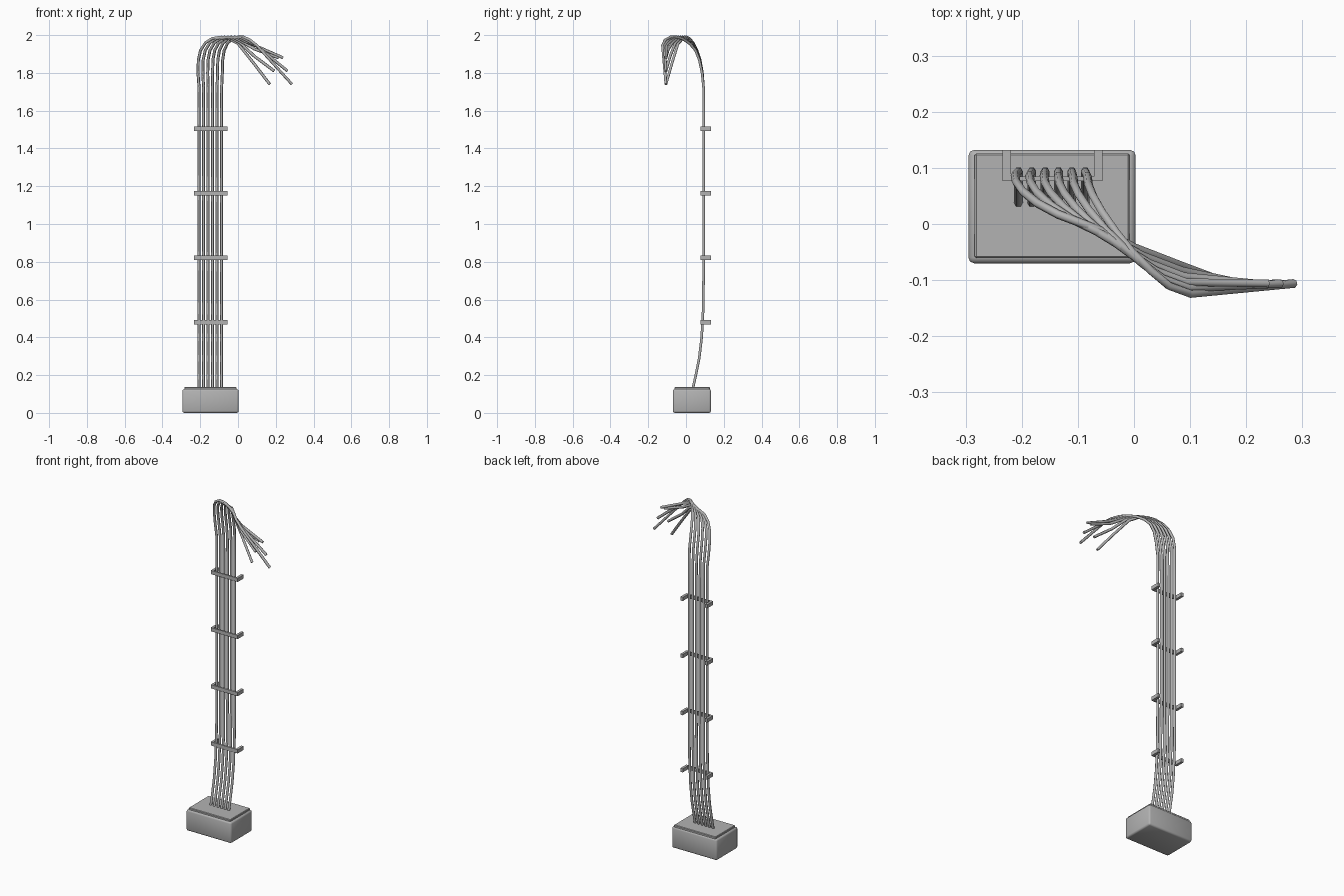
import bpy, bmesh
from mathutils import Vector

if "Cube" in bpy.data.objects:
    bpy.data.objects.remove(bpy.data.objects["Cube"])

grey = bpy.data.materials.new("mid_grey")
grey.diffuse_color = (0.45, 0.45, 0.45, 1)
grey.use_nodes = True
grey.node_tree.nodes["Principled BSDF"].inputs["Base Color"].default_value = grey.diffuse_color


def box(name, lo, hi, bevel=0.0, segments=2):
    lo, hi = Vector(lo), Vector(hi)
    bm = bmesh.new()
    bmesh.ops.create_cube(bm, size=1)
    for v in bm.verts:
        v.co = Vector(((lo[i] + hi[i]) / 2 + v.co[i] * (hi[i] - lo[i])) for i in range(3))
    if bevel:
        bmesh.ops.bevel(bm, geom=bm.edges[:], offset=bevel, segments=segments,
                        affect='EDGES', profile=0.5)
    for f in bm.faces:
        f.smooth = bevel > 0.005
    me = bpy.data.meshes.new(name)
    bm.to_mesh(me)
    bm.free()
    me.materials.append(grey)
    ob = bpy.data.objects.new(name, me)
    bpy.context.collection.objects.link(ob)
    return ob


# Base box and its slightly smaller lid
box("base_box", (-0.295, -0.07, 0), (0.003, 0.132, 0.126), 0.01)
box("base_lid", (-0.284, -0.061, 0.12), (-0.008, 0.126, 0.137), 0.003, 1)

# Brackets: a U-shaped strap opening toward the back
for i in range(4):
    z = 0.48 + i * 0.3415
    profile = [(-0.234, 0.132), (-0.234, 0.077), (-0.056, 0.077), (-0.056, 0.132),
               (-0.071, 0.132), (-0.071, 0.085), (-0.219, 0.085), (-0.219, 0.132)]
    bm = bmesh.new()
    face = bm.faces.new([bm.verts.new((x, y, z - 0.011)) for x, y in profile])
    top = bmesh.ops.extrude_face_region(bm, geom=[face])["geom"]
    bmesh.ops.translate(bm, vec=(0, 0, 0.022),
                        verts=[g for g in top if isinstance(g, bmesh.types.BMVert)])
    bmesh.ops.recalc_face_normals(bm, faces=bm.faces[:])
    me = bpy.data.meshes.new("bracket")
    bm.to_mesh(me)
    bm.free()
    me.materials.append(grey)
    bpy.context.collection.objects.link(bpy.data.objects.new(f"bracket_{i + 1}", me))

# Cables: shared rising part, then a bend blended from the left to the right cable
rise = [(0.034, 0.12), (0.05, 0.19), (0.07, 0.29), (0.083, 0.4),
        (0.091, 0.55), (0.094, 0.8), (0.094, 1.2), (0.094, 1.6), (0.093, 1.72)]
left_bend = [(-0.212, 0.087, 1.80), (-0.210, 0.075, 1.87), (-0.198, 0.058, 1.92),
             (-0.172, 0.037, 1.96), (-0.135, 0.017, 1.983), (-0.09, 0.0, 1.99),
             (-0.05, -0.016, 1.983), (0.0, -0.042, 1.955), (0.08, -0.073, 1.855)]
right_bend = [(-0.083, 0.085, 1.80), (-0.081, 0.07, 1.87), (-0.073, 0.05, 1.92),
              (-0.056, 0.02, 1.955), (-0.03, -0.017, 1.98), (-0.003, -0.05, 1.989),
              (0.03, -0.083, 1.989), (0.062, -0.11, 1.975), (0.1, -0.124, 1.945)]
tip_z = [1.74, 1.81, 1.88, 1.88, 1.81, 1.74]

for i in range(6):
    t = i / 5
    x = -0.206 + 0.0238 * i
    points = [Vector((x, y, z)) for y, z in rise]
    points += [Vector(a).lerp(Vector(b), t) for a, b in zip(left_bend, right_bend)]
    points.append(Vector((0.168 + 0.0235 * i, -0.106, tip_z[i])))
    # slope of the loose end follows its own tip height
    points[-2].z += 0.25 * (tip_z[i] - 1.74)
    cu = bpy.data.curves.new("cable", 'CURVE')
    cu.dimensions = '3D'
    cu.bevel_depth = 0.0078
    cu.bevel_resolution = 1
    cu.use_fill_caps = True
    sp = cu.splines.new('POLY')
    sp.points.add(len(points) - 1)
    for p, co in zip(sp.points, points):
        p.co = (*co, 1)
    cu.materials.append(grey)
    ob = bpy.data.objects.new(f"cable_{i + 1}", cu)
    bpy.context.collection.objects.link(ob)
    bpy.ops.object.select_all(action='DESELECT')
    ob.select_set(True)
    bpy.context.view_layer.objects.active = ob
    bpy.ops.object.convert(target='MESH')
    bpy.ops.object.shade_smooth_by_angle(angle=1.1)
